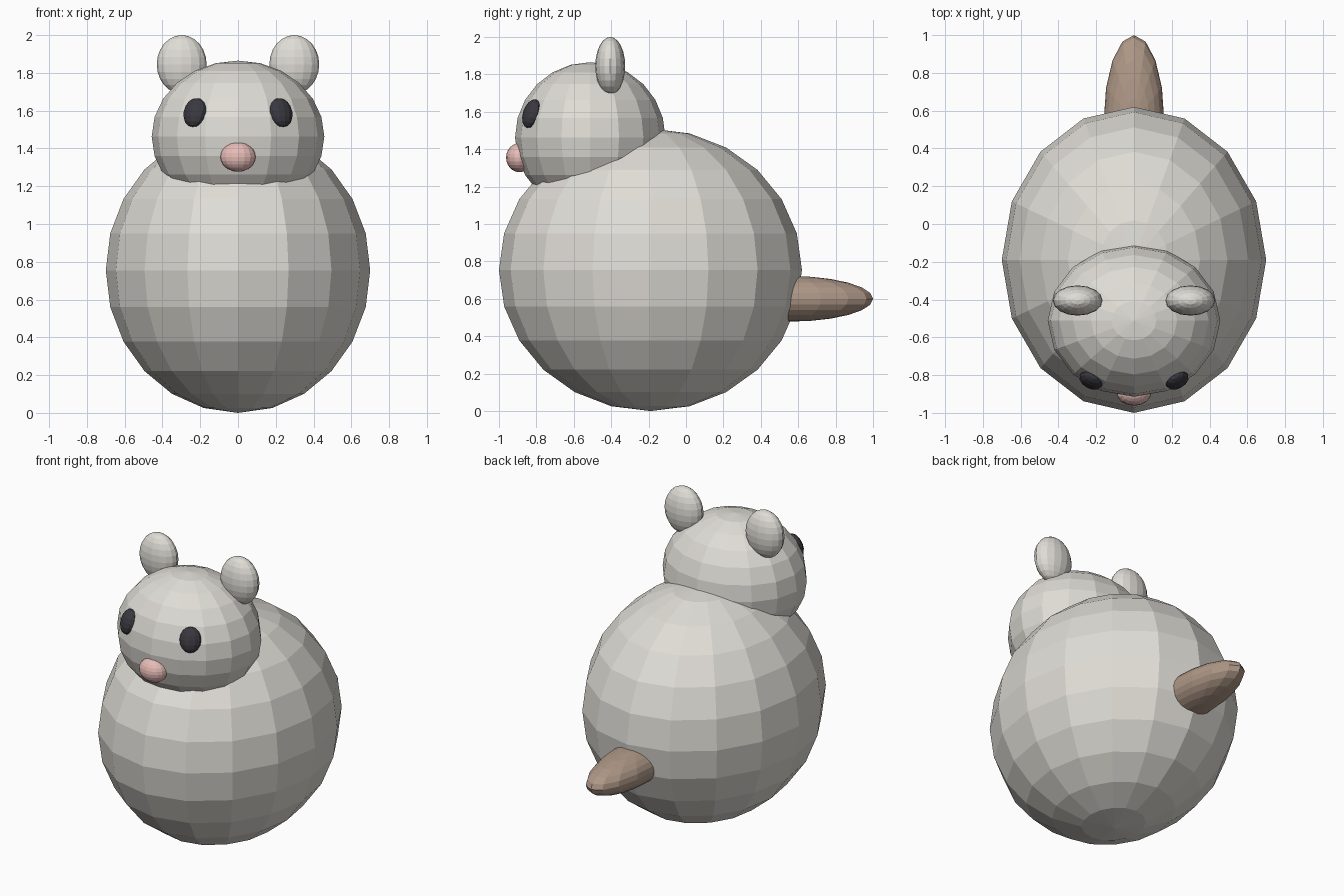
import bpy
from mathutils import Vector

if "Cube" in bpy.data.objects:
    bpy.data.objects.remove(bpy.data.objects["Cube"])


def material(name, color):
    m = bpy.data.materials.new(name)
    m.diffuse_color = (*color, 1)
    m.use_nodes = True
    m.node_tree.nodes["Principled BSDF"].inputs["Base Color"].default_value = m.diffuse_color
    return m


FUR = material("fur", (0.74, 0.72, 0.67))
DARK = material("dark", (0.04, 0.04, 0.05))
PINK = material("pink", (0.80, 0.50, 0.47))
BROWN = material("brown", (0.42, 0.31, 0.24))


def ellipsoid(name, center, radii, mat, segments=16, rings=12, facing=None):
    """Flat-shaded stretched sphere; its local y can point along 'facing'."""
    bpy.ops.mesh.primitive_uv_sphere_add(segments=segments, ring_count=rings,
                                         radius=1, location=center)
    ob = bpy.context.object
    ob.name = name
    ob.scale = radii
    if facing:
        ob.rotation_euler = Vector(facing).to_track_quat('Y', 'Z').to_euler()
    ob.data.materials.append(mat)
    return ob


# Round body and head
ellipsoid("body", (0, -0.19, 0.755), (0.70, 0.81, 0.755), FUR)
ellipsoid("head", (0, -0.512, 1.463), (0.457, 0.402, 0.402), FUR)

# Ears and eyes on both sides; eyes lie flat on the head surface
for side, s in (("left", 1), ("right", -1)):
    ellipsoid(f"ear_{side}", (s * 0.298, -0.405, 1.845),
              (0.132, 0.08, 0.155), FUR)
    ellipsoid(f"eye_{side}", (s * 0.228, -0.826, 1.59),
              (0.066, 0.04, 0.08), DARK, 12, 8, (s * 1.1, -2.0, 0.8))

# Nose and tail
ellipsoid("nose", (0, -0.89, 1.355), (0.093, 0.072, 0.078), PINK)
ellipsoid("tail", (0, 0.55, 0.6), (0.16, 0.45, 0.122), BROWN)
